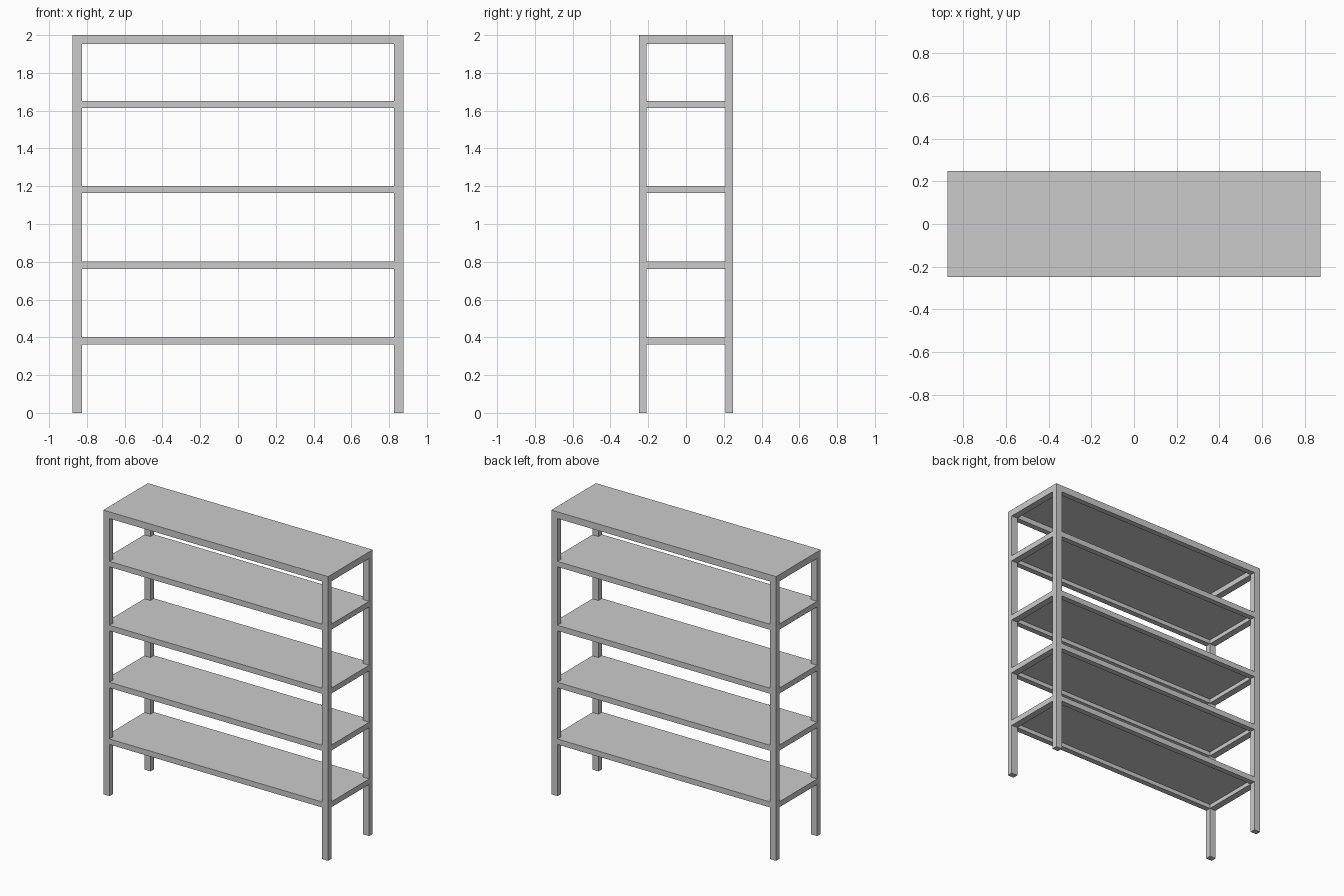
import bpy, bmesh
from mathutils import Matrix, Vector

if "Cube" in bpy.data.objects:
    bpy.data.objects.remove(bpy.data.objects["Cube"])

X, Y, H = 0.875, 0.2475, 2.0      # half width, half depth, height
LX, LY = 0.048, 0.039             # leg section
IX, IY = X - LX, Y - LY           # inner opening, half sizes
PANEL = 0.01                      # shelf sheet thickness


def make_object(name, boxes):
    """One object from a list of (min corner, max corner) boxes."""
    bm = bmesh.new()
    for lo, hi in boxes:
        lo, hi = Vector(lo), Vector(hi)
        m = Matrix.Translation((lo + hi) / 2) @ Matrix.Diagonal((*(hi - lo), 1))
        bmesh.ops.create_cube(bm, size=1, matrix=m)
    mesh = bpy.data.meshes.new(name)
    bm.to_mesh(mesh)
    bm.free()
    ob = bpy.data.objects.new(name, mesh)
    bpy.context.collection.objects.link(ob)
    return ob


# Corner legs
for side, x in (("left", -X), ("right", IX)):
    for end, y in (("front", -Y), ("back", IY)):
        make_object(f"{end}_{side}_leg", [((x, y, 0), (x + LX, y + LY, H))])


def shelf(name, top, depth):
    """Rails between the legs with a thin sheet flush with their tops."""
    lo = top - depth
    make_object(name + "_rails", [
        ((-IX, -Y, lo), (IX, -IY, top)),
        ((-IX, IY, lo), (IX, Y, top)),
        ((-X, -IY, lo), (-IX, IY, top)),
        ((IX, -IY, lo), (X, IY, top)),
    ])
    make_object(name + "_panel", [((-IX, -IY, top - PANEL), (IX, IY, top))])


# Four shelves and the top
for i, z in enumerate((0.402, 0.801, 1.202, 1.652), 1):
    shelf(f"shelf_{i}", z, 0.039)
shelf("top", H, 0.047)
